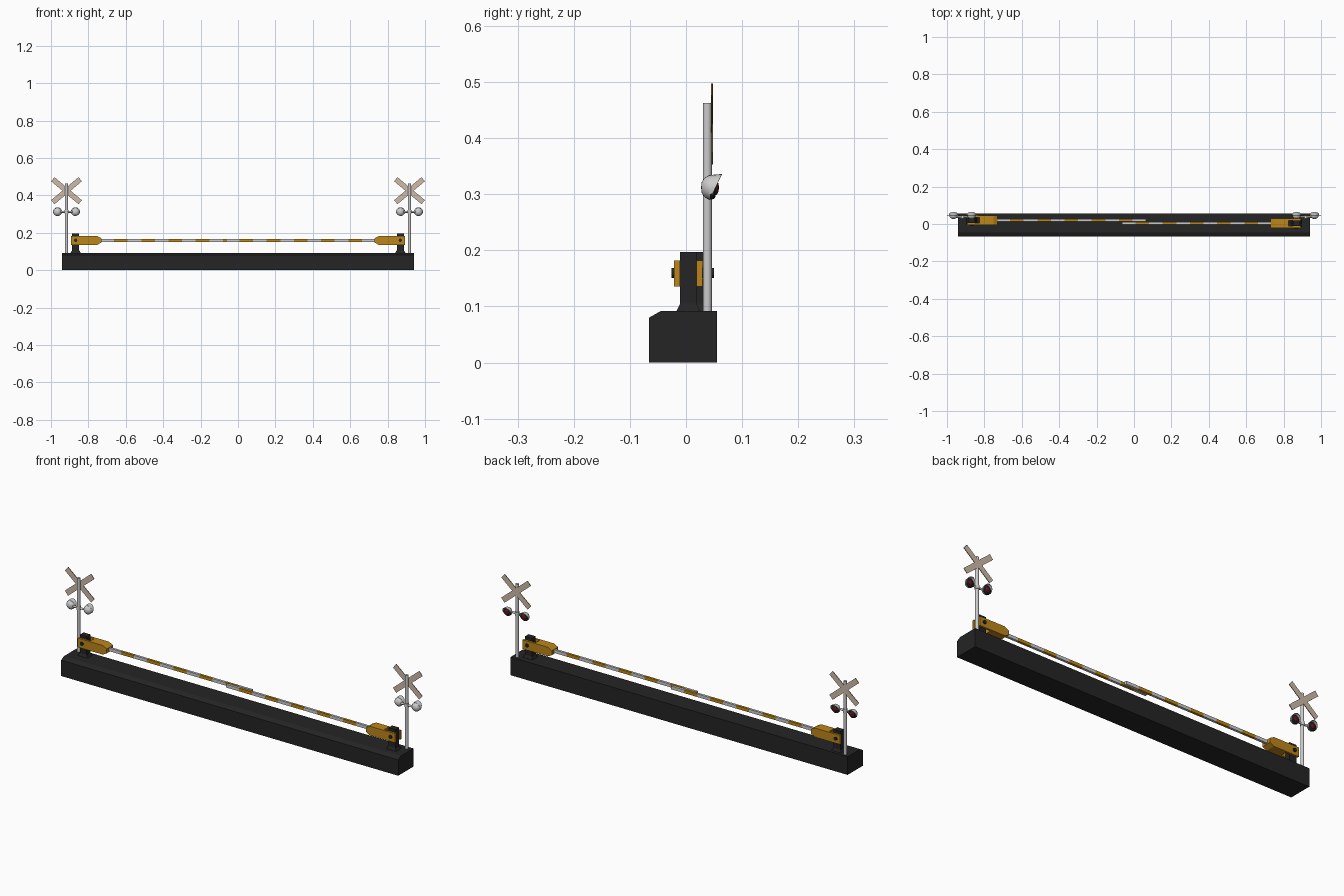
import bpy, bmesh, math
from mathutils import Vector, Matrix

if "Cube" in bpy.data.objects:
    bpy.data.objects.remove(bpy.data.objects["Cube"])


def material(name, rgb):
    m = bpy.data.materials.new(name)
    m.diffuse_color = (*rgb, 1)
    m.use_nodes = True
    m.node_tree.nodes["Principled BSDF"].inputs["Base Color"].default_value = m.diffuse_color
    return m


BLACK = material("black_paint", (0.018, 0.018, 0.018))
ORANGE = material("orange_paint", (0.5, 0.24, 0.01))
TAN = material("tan_board", (0.62, 0.5, 0.4))
TRIM = material("brown_trim", (0.22, 0.12, 0.03))
RED = material("dark_red_lens", (0.1, 0.008, 0.012))


def finish(name, bm, mat=None, smooth=False):
    bmesh.ops.recalc_face_normals(bm, faces=bm.faces)
    me = bpy.data.meshes.new(name)
    bm.to_mesh(me)
    bm.free()
    ob = bpy.data.objects.new(name, me)
    bpy.context.collection.objects.link(ob)
    if mat:
        me.materials.append(mat)
    if smooth:
        bpy.ops.object.select_all(action='DESELECT')
        ob.select_set(True)
        bpy.context.view_layer.objects.active = ob
        bpy.ops.object.shade_smooth_by_angle(angle=math.radians(40))
    return ob


def prism(name, points, to3d, a, b, mat=None):
    """Extrude a 2D outline from a to b; to3d maps (u, v, w) to a position."""
    bm = bmesh.new()
    ends = [[bm.verts.new(to3d(u, v, w)) for u, v in points] for w in (a, b)]
    n = len(points)
    bm.faces.new(ends[0])
    bm.faces.new(ends[1])
    for i in range(n):
        j = (i + 1) % n
        bm.faces.new((ends[0][i], ends[0][j], ends[1][j], ends[1][i]))
    return finish(name, bm, mat)


def box(name, lo, hi, mat=None):
    pts = [(lo[0], lo[1]), (hi[0], lo[1]), (hi[0], hi[1]), (lo[0], hi[1])]
    return prism(name, pts, lambda u, v, w: (u, v, w), lo[2], hi[2], mat)


def rod(name, p, q, r, mat=None, sides=16):
    p, q = Vector(p), Vector(q)
    d = q - p
    bm = bmesh.new()
    rot = d.to_track_quat('Z', 'Y').to_matrix().to_4x4()
    bmesh.ops.create_cone(bm, cap_ends=True, segments=sides, radius1=r, radius2=r,
                          depth=d.length, matrix=Matrix.Translation((p + q) / 2) @ rot)
    return finish(name, bm, mat, True)


def lathe_y(name, profile, x, z, mat=None, sides=20):
    """Spin a (radius, y) profile around a front-to-back axis."""
    bm = bmesh.new()
    vs = [bm.verts.new((x + r, y, z)) for r, y in profile]
    es = [bm.edges.new(e) for e in zip(vs, vs[1:])]
    bmesh.ops.spin(bm, geom=vs + es, cent=(x, 0, z), axis=(0, 1, 0),
                   angle=2 * math.pi, steps=sides)
    bmesh.ops.remove_doubles(bm, verts=bm.verts, dist=1e-5)
    return finish(name, bm, mat, True)


def hood(name, x, z):
    """Sloped visor over a lamp, long at the top and short at the sides."""
    bm = bmesh.new()
    rings = []
    for i in range(15):
        a = math.radians(-30 + 240 * i / 14)
        tip = 0.047 + 0.017 * (math.sin(a) + 0.5) / 1.5
        ring = []
        for r, y in ((0.022, 0.041), (0.0242, tip), (0.0225, tip), (0.0205, 0.041)):
            ring.append(bm.verts.new((x + r * math.cos(a), y, z + r * math.sin(a))))
        rings.append(ring)
    for p, q in zip(rings, rings[1:]):
        for k in range(4):
            j = (k + 1) % 4
            bm.faces.new((p[k], p[j], q[j], q[k]))
    bm.faces.new(rings[0])
    bm.faces.new(rings[-1])
    return finish(name, bm, None, True)


# long base with a chamfered front edge
prism("base", [(-0.066, 0), (0.055, 0), (0.055, 0.092), (-0.045, 0.092), (-0.066, 0.08)],
      lambda u, v, w: (w, u, v), -0.942, 0.942, BLACK)

for side, s, cy in (("left", -1, 0.0195), ("right", 1, 0.004)):
    # signal pole and lamp crossbar
    px = s * 0.917
    rod(side + "_pole", (px, 0.038, 0.09), (px, 0.038, 0.463), 0.008)
    rod(side + "_lamp_bar", (px - 0.046, 0.038, 0.312), (px + 0.046, 0.038, 0.312), 0.005)
    rod(side + "_bar_clamp", (px, 0.038, 0.302), (px, 0.038, 0.322), 0.0105)

    # crossed warning boards behind the pole
    for k, t in enumerate((40, -40)):
        a, y0 = math.radians(t), 0.0445 + 0.0006 * k

        def turn(u, v, w, a=a, px=px):
            return (px + u * math.cos(a) - v * math.sin(a), w,
                    0.425 + u * math.sin(a) + v * math.cos(a))
        L, W = 0.0955, 0.014
        ob = prism(f"{side}_cross_board_{k + 1}", [(-L, -W), (L, -W), (L, W), (-L, W)],
                   turn, y0, y0 + 0.003, TAN)
        ob.data.materials.append(TRIM)
        for f in ob.data.polygons:
            if abs(f.normal.y) < 0.5:
                f.material_index = 1

    # pair of lamps facing the back
    for k, dx in enumerate((-0.048, 0.048)):
        x, z = px + dx, 0.312
        lathe_y(f"{side}_lamp_housing_{k + 1}",
                [(0, 0.027), (0.008, 0.0275), (0.016, 0.032), (0.0205, 0.038),
                 (0.022, 0.043), (0, 0.043)], x, z)
        lathe_y(f"{side}_lamp_rim_{k + 1}",
                [(0, 0.042), (0.0215, 0.042), (0.0205, 0.05), (0.015, 0.053), (0, 0.053)],
                x, z, BLACK)
        lathe_y(f"{side}_lens_{k + 1}",
                [(0.014, 0.052), (0.0125, 0.055), (0.008, 0.0575), (0, 0.059)], x, z, RED)
        hood(f"{side}_lamp_hood_{k + 1}", x, z)

    # gate post with flared foot
    gx = s * 0.868
    box(side + "_gate_post", (gx - 0.019, cy - 0.0145, 0.1), (gx + 0.019, cy + 0.0145, 0.197), BLACK)
    bm = bmesh.new()
    bmesh.ops.create_cube(bm, size=1)
    for v in bm.verts:
        up = v.co.z > 0
        hx, hy = (0.02, 0.0145) if up else (0.029, 0.022)
        v.co = (gx + 2 * v.co.x * hx, cy + 2 * v.co.y * hy, 0.105 if up else 0.09)
    finish(side + "_gate_foot", bm, BLACK)
    rod(side + "_pivot", (gx, cy - 0.03, 0.16), (gx, cy + 0.03, 0.16), 0.009, BLACK, 12)

    # arm holder: side plates straddling the post, filled in front of it
    plate = [(0.893, 0.136), (0.752, 0.136), (0.73, 0.148), (0.73, 0.17), (0.752, 0.182), (0.893, 0.182)]
    fill = [(0.826, 0.136)] + plate[1:5] + [(0.826, 0.182)]
    for nm, pts, a, b in (("front_plate", plate, -0.025, -0.015), ("back_plate", plate, 0.015, 0.025),
                          ("holder_block", fill, -0.015, 0.015)):
        prism(f"{side}_{nm}", pts, lambda u, v, w: (s * u, cy + w, v), a, b, ORANGE)

    # striped barrier arm
    n, start, end = 11, 0.735, -0.065
    step = (start - end) / n
    for i in range(n):
        x0, x1 = sorted((s * (start - i * step), s * (start - (i + 1) * step)))
        box(f"{side}_arm_stripe_{i + 1}", (x0, cy - 0.006, 0.152), (x1, cy + 0.006, 0.168),
            ORANGE if i % 2 else None)
